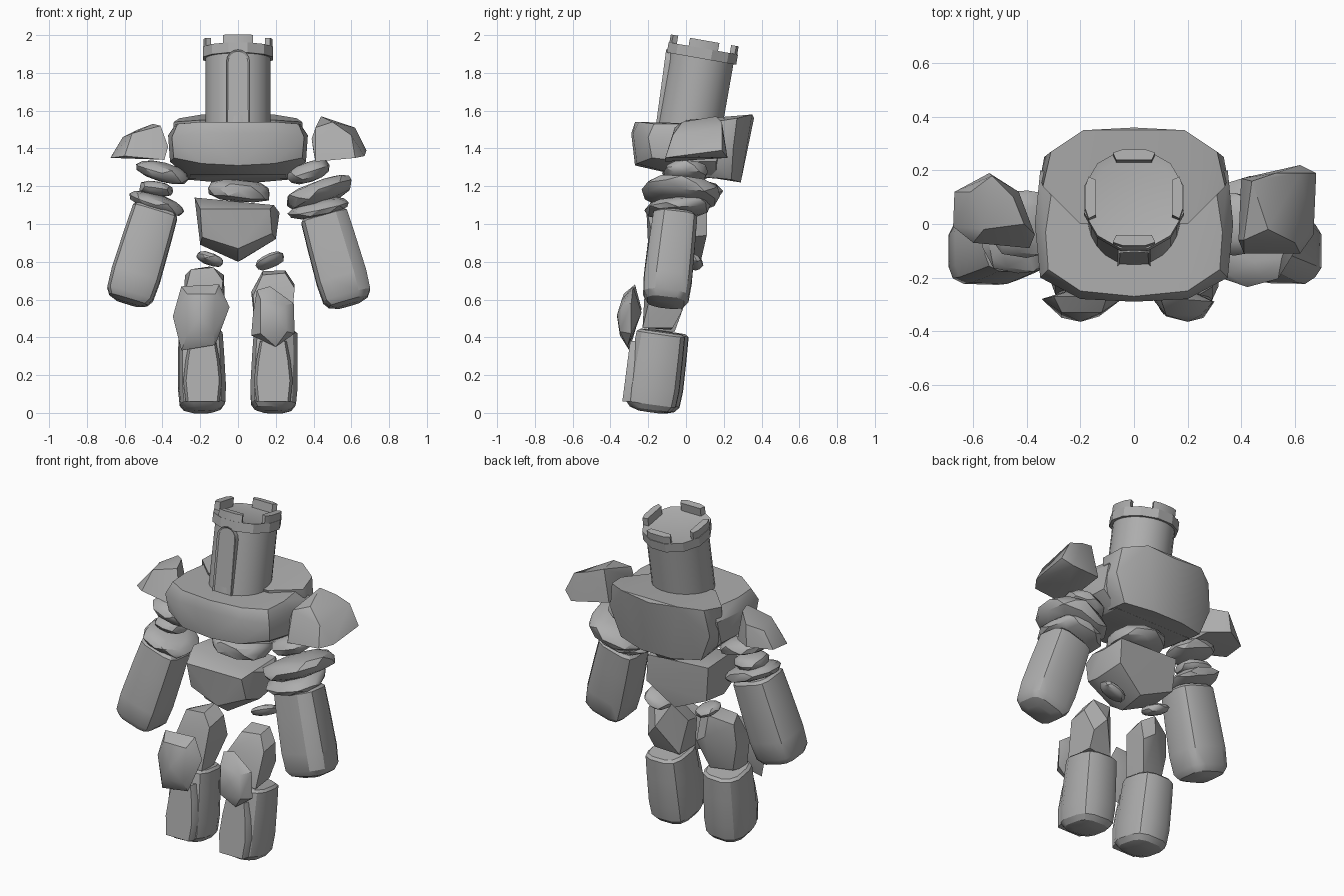
import bpy, bmesh, math, random
from mathutils import Vector, Matrix, Euler

random.seed(4)
cube = bpy.data.objects.get("Cube")
if cube:
    bpy.data.objects.remove(cube, do_unlink=True)

stone = bpy.data.materials.new("grey stone")
stone.use_nodes = True
stone.diffuse_color = (0.42, 0.42, 0.42, 1)
stone.node_tree.nodes["Principled BSDF"].inputs["Base Color"].default_value = stone.diffuse_color


def finish(name, bm, matrix=None, angle=32):
    """Turn a bmesh into a shaded object with the stone material."""
    if matrix:
        bm.transform(matrix)
    bmesh.ops.recalc_face_normals(bm, faces=bm.faces)
    mesh = bpy.data.meshes.new(name)
    bm.to_mesh(mesh)
    bm.free()
    mesh.materials.append(stone)
    mesh.shade_smooth()
    mesh.set_sharp_from_angle(angle=math.radians(angle))
    obj = bpy.data.objects.new(name, mesh)
    bpy.context.collection.objects.link(obj)
    return obj


def boulder(name, points, matrix=None):
    """Faceted convex block through a few corner points."""
    bm = bmesh.new()
    for p in points:
        bm.verts.new(p)
    result = bmesh.ops.convex_hull(bm, input=bm.verts)
    loose = {g for g in result["geom_interior"] if isinstance(g, bmesh.types.BMVert)}
    bmesh.ops.delete(bm, geom=list(loose), context="VERTS")
    return finish(name, bm, matrix)


def mirrored(points):
    return points + [(-x, y, z) for x, y, z in points if x]


def slab_stone(name, centre, radii, tilt, pitch=0):
    """Flattened, slightly irregular stone, tilted sideways and forwards."""
    bm = bmesh.new()
    bmesh.ops.create_icosphere(bm, subdivisions=2, radius=1)
    for v in bm.verts:
        v.co = Vector([math.copysign(abs(c) ** 0.85, c) * r * random.uniform(0.92, 1.06)
                       for c, r in zip(v.co, radii)])
    turn = Euler((math.radians(pitch), math.radians(tilt), 0)).to_matrix().to_4x4()
    return finish(name, bm, Matrix.Translation(centre) @ turn)


LIMB = [(0, 0.82), (0.03, 0.94), (0.3, 0.98), (0.7, 1.02), (0.9, 0.97), (0.965, 0.8), (1, 0.45)]


def limb(name, top, bottom, rx, ry, power, sides=12):
    """Rounded-square column lofted between two points; a lower power is boxier."""
    top, bottom = Vector(top), Vector(bottom)
    up = (top - bottom).normalized()
    across = Vector((1, 0, 0))
    across = (across - up * across.dot(up)).normalized()
    depth = up.cross(across)
    wobble = [random.uniform(0.97, 1.03) for _ in range(sides)]
    bm = bmesh.new()
    rings = []
    for t, s in LIMB:
        ring = []
        for i in range(sides):
            a = math.tau * (i + 0.5) / sides
            c, d = [math.copysign(abs(f) ** power, f) * s * wobble[i] for f in (math.cos(a), math.sin(a))]
            ring.append(bm.verts.new(top.lerp(bottom, t) + across * c * rx + depth * d * ry))
        rings.append(ring)
    for low, high in zip(rings, rings[1:]):
        for i in range(sides):
            j = (i + 1) % sides
            bm.faces.new((low[i], low[j], high[j], high[i]))
    bm.faces.new(rings[0])
    bm.faces.new(rings[-1])
    return finish(name, bm)


# Tower head, leaning back
lean = Matrix.Translation((0, 0.03, 1.58)) @ Matrix.Rotation(math.radians(-10), 4, "X")


def drum(name, sides, low, high, radius, sunk=0):
    """Upright prism, optionally with a sunken lid."""
    bm = bmesh.new()
    bmesh.ops.create_cone(bm, cap_ends=True, segments=sides, radius1=radius, radius2=radius, depth=high - low)
    if sunk:
        lid = [f for f in bm.faces if f.normal.z > 0.9]
        bmesh.ops.inset_region(bm, faces=lid, thickness=0.03, depth=-sunk)
    spin = Matrix.Rotation(math.pi / sides, 4, "Z")
    return finish(name, bm, lean @ Matrix.Translation((0, 0, (low + high) / 2)) @ spin, 29)


drum("head_tower", 24, -0.12, 0.31, 0.173)
drum("head_crown", 12, 0.3, 0.355, 0.193, 0.008)
for i, side in enumerate(("left", "back", "right", "front")):
    corners = []
    for degrees in (-25, -13, 13, 25):
        a = math.radians(degrees) + i * math.pi / 2
        corners += [(r * math.cos(a), r * math.sin(a), z) for r in (0.157, 0.187) for z in (0.34, 0.398)]
    boulder(side + "_battlement", corners, lean)

# Arched door on the face, with a sunken middle
bm = bmesh.new()
arch = [(-0.062, -0.09), (0.062, -0.09)]
arch += [(0.062 * math.cos(a), 0.25 + 0.065 * math.sin(a)) for a in (math.pi * k / 8 for k in range(9))]
door = bm.faces.new([bm.verts.new((x, -0.18 - 0.04 * z, z)) for x, z in arch])
back = bmesh.ops.extrude_face_region(bm, geom=[door], use_keep_orig=True)
bmesh.ops.translate(bm, verts=[g for g in back["geom"] if isinstance(g, bmesh.types.BMVert)], vec=(0, 0.05, 0))
bmesh.ops.recalc_face_normals(bm, faces=bm.faces)
bmesh.ops.inset_region(bm, faces=[door], thickness=0.01, depth=-0.007)
finish("face_door", bm, lean)

# Chest, in a front and a back block
boulder("chest_front", mirrored([
    (0.3, 0.17, 1.53), (0.33, -0.03, 1.53), (0.32, -0.17, 1.53), (0.2, -0.25, 1.54), (0, -0.27, 1.54),
    (0.35, 0.2, 1.47), (0.37, 0, 1.47), (0.35, -0.2, 1.46), (0.2, -0.28, 1.48), (0, -0.29, 1.48),
    (0.36, 0, 1.33), (0.34, -0.18, 1.35), (0.19, -0.26, 1.32), (0, -0.27, 1.31),
    (0.35, 0.16, 1.33), (0.26, 0.16, 1.24), (0.25, -0.05, 1.26)]))
boulder("chest_back", mirrored([
    (0, 0.36, 1.56), (0.19, 0.35, 1.58), (0.31, 0.27, 1.56), (0.34, 0.14, 1.54), (0.2, 0, 1.55),
    (0.35, 0.17, 1.42), (0.335, 0.25, 1.4), (0.34, 0.14, 1.33), (0.27, 0.24, 1.235), (0.1, 0.29, 1.22),
    (0.27, 0.1, 1.25)]))

# Shoulder rocks
boulder("left_shoulder", [
    (0.44, 0.16, 1.57), (0.41, -0.06, 1.51), (0.5, -0.02, 1.54), (0.62, 0.19, 1.51), (0.6, -0.07, 1.47),
    (0.68, 0.19, 1.39), (0.67, -0.04, 1.36), (0.62, -0.11, 1.35), (0.41, -0.11, 1.33), (0.39, -0.06, 1.45),
    (0.4, 0.17, 1.38), (0.62, 0.22, 1.35), (0.53, 0.19, 1.54)])
boulder("right_shoulder", [
    (-0.45, 0.1, 1.53), (-0.41, 0, 1.52), (-0.53, 0.18, 1.5), (-0.61, 0.12, 1.46), (-0.56, -0.02, 1.48),
    (-0.67, 0.12, 1.36), (-0.675, -0.01, 1.35), (-0.6, -0.07, 1.36), (-0.39, -0.09, 1.34),
    (-0.37, -0.04, 1.41), (-0.43, 0.12, 1.36), (-0.54, 0.19, 1.37)])

# Arms: stacked stones and heavy forearms
slab_stone("left_upper_arm", (0.375, 0, 1.275), (0.12, 0.12, 0.055), -18)
slab_stone("left_elbow", (0.43, -0.025, 1.165), (0.195, 0.21, 0.065), -20, -5)
slab_stone("left_wrist", (0.425, -0.04, 1.085), (0.165, 0.18, 0.045), -12, 4)
limb("left_forearm", (0.45, -0.055, 1.05), (0.587, -0.11, 0.57), 0.134, 0.125, 0.5)
slab_stone("right_upper_arm", (-0.4, 0, 1.275), (0.145, 0.13, 0.05), 16, 3)
slab_stone("right_elbow", (-0.435, -0.01, 1.185), (0.095, 0.1, 0.04), 8, -4)
slab_stone("right_wrist", (-0.43, -0.03, 1.11), (0.155, 0.16, 0.045), 18, 4)
limb("right_forearm", (-0.435, -0.06, 1.08), (-0.587, -0.11, 0.58), 0.134, 0.125, 0.5)

# Waist, pelvis and hips
slab_stone("waist", (0.01, 0.03, 1.175), (0.175, 0.16, 0.06), 5)
boulder("pelvis", [
    (-0.23, -0.1, 1.14), (0.19, -0.13, 1.1), (0.22, 0, 1.06), (0.2, -0.08, 0.92), (0, -0.1, 0.8),
    (-0.2, -0.08, 0.89), (-0.2, -0.21, 1.08), (0.17, -0.21, 1.08), (0.18, -0.18, 0.95), (0, -0.2, 0.87),
    (-0.19, -0.18, 0.93), (-0.22, 0.1, 1.12), (0.18, 0.11, 1.1), (0.19, 0.11, 0.94), (0.02, 0.08, 0.81),
    (-0.2, 0.09, 0.91)])
slab_stone("left_hip", (0.17, 0.02, 0.805), (0.08, 0.075, 0.03), -24, -20)
slab_stone("right_hip", (-0.15, 0, 0.815), (0.075, 0.075, 0.032), 20, -10)

# Thighs
boulder("left_thigh", [
    (0.13, -0.05, 0.75), (0.13, -0.15, 0.73), (0.25, -0.05, 0.755), (0.25, -0.14, 0.74), (0.07, -0.12, 0.64),
    (0.08, -0.22, 0.62), (0.3, -0.07, 0.68), (0.3, -0.18, 0.66), (0.2, 0.01, 0.62), (0.09, -0.22, 0.45),
    (0.1, -0.08, 0.44), (0.28, -0.23, 0.45), (0.26, -0.07, 0.45), (0.27, -0.02, 0.54)])
boulder("right_thigh", [
    (-0.28, -0.06, 0.73), (-0.25, -0.14, 0.76), (-0.15, 0, 0.775), (-0.13, -0.14, 0.77), (-0.075, -0.03, 0.73),
    (-0.08, -0.16, 0.7), (-0.29, -0.07, 0.6), (-0.29, -0.2, 0.6), (-0.07, 0, 0.6), (-0.14, 0.02, 0.65),
    (-0.27, -0.2, 0.42), (-0.26, -0.08, 0.44), (-0.11, -0.2, 0.42), (-0.12, -0.06, 0.43)])

# Knee rocks
boulder("left_knee", [
    (0.1, -0.28, 0.65), (0.17, -0.28, 0.67), (0.295, -0.29, 0.58), (0.3, -0.29, 0.42), (0.2, -0.31, 0.35),
    (0.07, -0.28, 0.41), (0.08, -0.28, 0.53), (0.2, -0.365, 0.52), (0.26, -0.35, 0.43), (0.12, -0.34, 0.6),
    (0.12, -0.345, 0.42), (0.25, -0.34, 0.57), (0.18, -0.235, 0.53)])
boulder("right_knee", [
    (-0.345, -0.28, 0.51), (-0.3, -0.27, 0.67), (-0.1, -0.27, 0.68), (-0.045, -0.28, 0.56), (-0.12, -0.31, 0.36),
    (-0.3, -0.3, 0.33), (-0.2, -0.365, 0.51), (-0.12, -0.33, 0.63), (-0.27, -0.35, 0.41), (-0.27, -0.33, 0.63),
    (-0.13, -0.345, 0.42), (-0.2, -0.235, 0.55)])

# Shins, with guards that slope with the leg
guard = [(0.07, 0.38), (0.09, 0.28), (0.103, 0.17), (0.09, 0.06)]
for side, sign, y in (("left", 1, -0.13), ("right", -1, -0.11)):
    x = 0.187 * sign
    limb(side + "_shin", (x + 0.012 * sign, y, 0.43), (x, y - 0.06, 0.005), 0.125, 0.138, 0.65)
    boulder(side + "_shin_guard", [
        (x + gx * s * flip, y - 0.215 + gz * 0.13 + d, gz)
        for gx, gz in guard for flip in (1, -1) for s, d in ((0.85, 0), (1, 0.03), (1, 0.1))])
